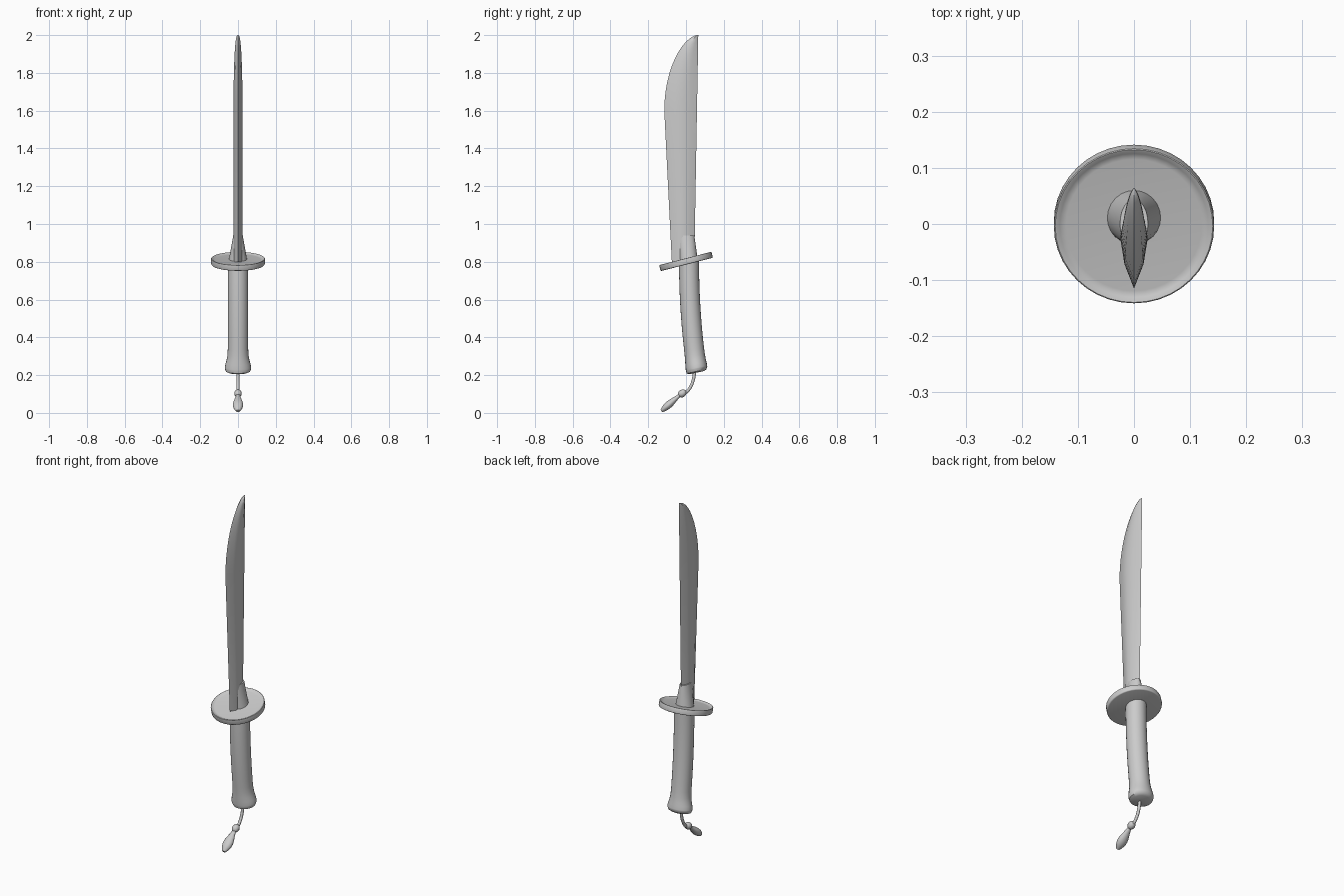
import bpy, bmesh
from math import sin, cos, pi, exp
from mathutils import Vector, Matrix

cube = bpy.data.objects.get("Cube")
if cube:
    bpy.data.objects.remove(cube, do_unlink=True)

colour = (0.6, 0.6, 0.6, 1)
grey = bpy.data.materials.new("plain_grey")
grey.use_nodes = True
grey.diffuse_color = colour
grey.node_tree.nodes["Principled BSDF"].inputs["Base Color"].default_value = colour


def finish(name, bm, angle=0.7):
    """Turn a bmesh into a named grey object, smooth except at sharp edges."""
    bmesh.ops.recalc_face_normals(bm, faces=bm.faces)
    mesh = bpy.data.meshes.new(name)
    bm.to_mesh(mesh)
    bm.free()
    mesh.materials.append(grey)
    part = bpy.data.objects.new(name, mesh)
    bpy.context.collection.objects.link(part)
    bpy.ops.object.select_all(action="DESELECT")
    part.select_set(True)
    bpy.context.view_layer.objects.active = part
    bpy.ops.object.shade_smooth_by_angle(angle=angle)
    return part


def loft(name, rings, angle=0.7):
    """Skin rings with equal numbers of points and cap both ends."""
    bm = bmesh.new()
    loops = [[bm.verts.new(point) for point in ring] for ring in rings]
    for lower, upper in zip(loops, loops[1:]):
        for i in range(len(lower)):
            bm.faces.new((lower[i - 1], lower[i], upper[i], upper[i - 1]))
    bm.faces.new(loops[0])
    bm.faces.new(loops[-1])
    return finish(name, bm, angle)


def ellipse(y, z, width, depth, tilt, sides=24):
    """Elliptical ring in the middle plane, tilted about the x axis."""
    turn = Matrix.Rotation(tilt, 3, "X")
    angles = [2 * pi * i / sides for i in range(sides)]
    return [Vector((0, y, z)) + turn @ Vector((width * cos(a), depth * sin(a), 0)) for a in angles]


def steps(count):
    return [i / count for i in range(count + 1)]


def mix(start, end, t):
    return start + (end - start) * t


# Blade: lens section between a straight spine and a cutting edge
def blade_ring(z, edge, half_thickness):
    spine = mix(0.03, 0.065, z / 2)
    side = [Vector((half_thickness * sin(pi * t), mix(edge, spine, t), z)) for t in steps(4)]
    mirrored = [Vector((-p.x, p.y, p.z)) for p in side[-2:0:-1]]
    return side + mirrored


straight = [blade_ring(mix(0.8, 1.6, t), mix(-0.075, -0.115, t), 0.024) for t in steps(4)]
# The cutting edge sweeps up to the point in a quarter oval
sweep = [(sin(a), cos(a)) for a in [1.55 * t for t in steps(12)]]
curved = [blade_ring(1.6 + 0.4 * rise, 0.06 - 0.175 * reach ** 1.2, 0.024 * reach ** 0.7)
          for rise, reach in sweep]
loft("blade", straight + curved[1:], 0.5)

# Collar tapering up around the blade root
loft("blade_collar", [ellipse(mix(0.013, 0, t), mix(0.8, 0.94, t), mix(0.05, 0.025, t),
                              mix(0.05, 0.044, t), mix(0.2, 0, t)) for t in steps(3)])

# Round guard: a thick disc with a sunken upper face and softened rim
bm = bmesh.new()
bmesh.ops.create_cone(bm, cap_ends=True, segments=40, radius1=0.143, radius2=0.143, depth=0.035)
top = max(bm.faces, key=lambda face: face.calc_center_median().z)
bmesh.ops.inset_region(bm, faces=[top], thickness=0.016)
bmesh.ops.translate(bm, verts=top.verts, vec=(0, 0, -0.01))
rim = [edge for edge in bm.edges if edge.calc_face_angle(0) > 0.4]
bmesh.ops.bevel(bm, geom=rim, offset=0.006, segments=3, profile=0.5, affect="EDGES")
guard = finish("guard", bm)
guard.location.z = 0.803
guard.rotation_euler.x = 0.25


# Grip: bows backward and flares into a slanted pommel
def grip_ring(t, shrink=1, drop=0):
    flare = exp(-(t * 12) ** 2)
    return ellipse(0.016 + 0.04 * (1 - t) ** 2, mix(0.235, 0.8, t) - drop,
                   shrink * (0.054 + 0.016 * flare), shrink * (0.053 + 0.005 * flare),
                   0.07 + 0.14 * flare)


pommel = [grip_ring(0, 0.7, 0.022), grip_ring(0, 0.92, 0.015)]
loft("grip", pommel + [grip_ring(t * t) for t in steps(14)])

# Cord hanging from the pommel in a quarter oval
arc = [pi / 2 * t for t in steps(8)]
loft("cord", [ellipse(0.075 * cos(a) - 0.03, 0.225 - 0.127 * sin(a), 0.008, 0.009, -a, 10)
              for a in arc])

# Knot
bm = bmesh.new()
bmesh.ops.create_uvsphere(bm, u_segments=14, v_segments=8, radius=0.02)
knot = finish("knot", bm)
knot.location = (0, -0.02, 0.103)
knot.rotation_euler.x = -1
knot.scale.z = 1.2

# Tassel: widens toward the far end, then rounds off
loft("tassel", [ellipse(mix(-0.03, -0.13, t), mix(0.097, 0.01, t),
                        0.01 + 0.018 * sin(pi * t ** 1.5), 0.008 + 0.012 * sin(pi * t ** 1.5),
                        -0.85, 14) for t in steps(10)])
